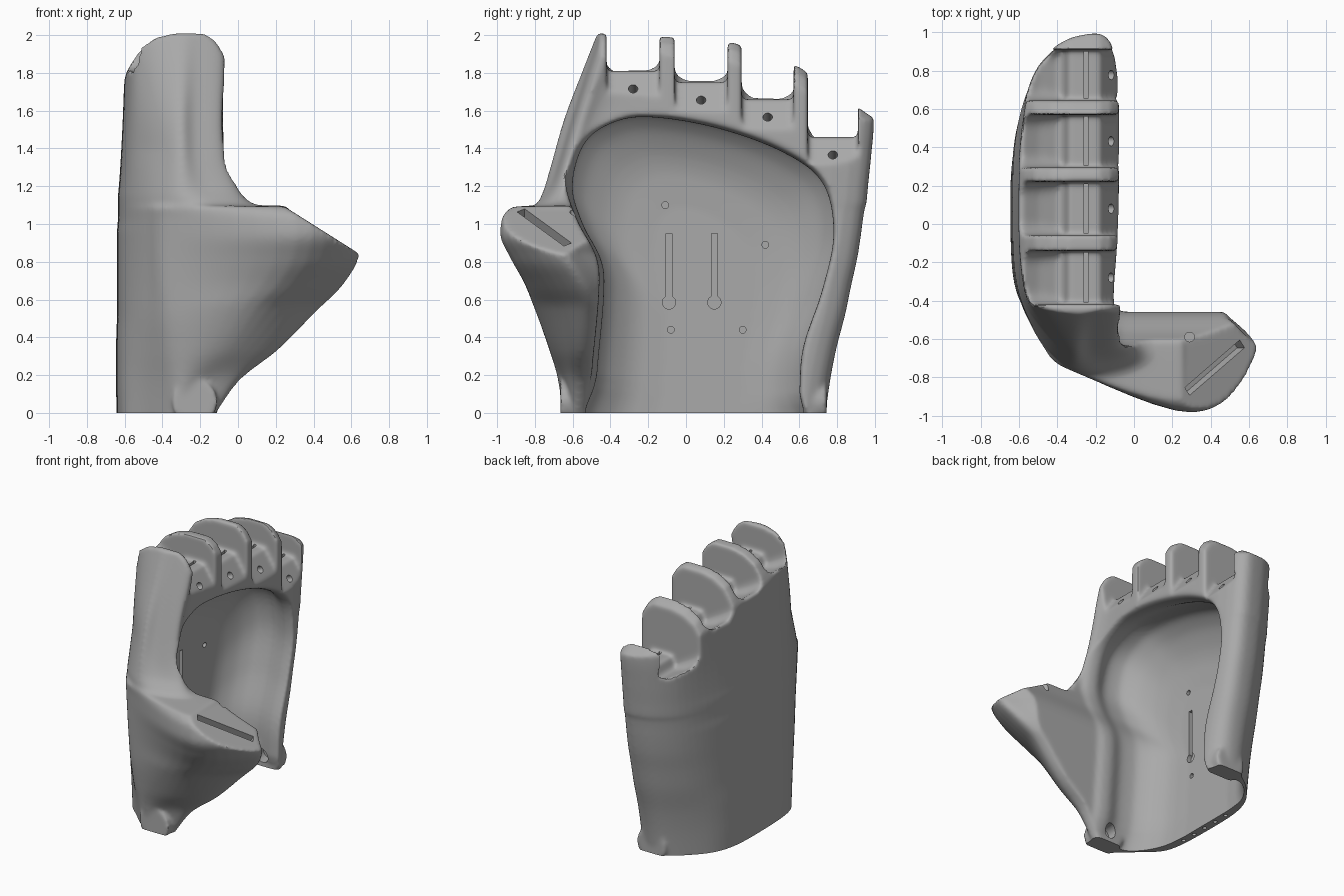
import bpy, bmesh, math
from mathutils import Vector, Matrix

if "Cube" in bpy.data.objects:
    bpy.data.objects.remove(bpy.data.objects["Cube"], do_unlink=True)

grey = bpy.data.materials.new("plain_grey")
grey.use_nodes = True
grey.diffuse_color = (0.4, 0.4, 0.4, 1)
grey.node_tree.nodes["Principled BSDF"].inputs["Base Color"].default_value = (0.4, 0.4, 0.4, 1)


def to_object(name, bm):
    bmesh.ops.recalc_face_normals(bm, faces=bm.faces[:])
    if bm.calc_volume(signed=True) < 0:
        bmesh.ops.reverse_faces(bm, faces=bm.faces[:])
    mesh = bpy.data.meshes.new(name)
    bm.to_mesh(mesh)
    bm.free()
    mesh.materials.append(grey)
    ob = bpy.data.objects.new(name, mesh)
    bpy.context.collection.objects.link(ob)
    return ob


def loft(name, rings):
    bm = bmesh.new()
    loops = [[bm.verts.new(p) for p in ring] for ring in rings]
    n = len(loops[0])
    for a, b in zip(loops, loops[1:]):
        for i in range(n):
            j = (i + 1) % n
            bm.faces.new((a[i], a[j], b[j], b[i]))
    bm.faces.new(loops[0])
    bm.faces.new(loops[-1])
    return to_object(name, bm)


def spline(pts, steps=6):
    """Closed smooth curve through 2D points."""
    pts = [Vector(p) for p in pts]
    n, out = len(pts), []
    for i in range(n):
        a, b, c, d = (pts[(i + k) % n] for k in (-1, 0, 1, 2))
        for s in range(steps):
            t = s / steps
            out.append(0.5 * (2 * b + (c - a) * t + (2 * a - 5 * b + 4 * c - d) * t * t
                              + (3 * b - a - 3 * c + d) * t ** 3))
    return out


def refine(rows, steps=5):
    """Extra rows between the given ones, smooth and without overshoot."""
    slopes = [[(q - p) / (b[0] - a[0]) for p, q in zip(a, b)] for a, b in zip(rows, rows[1:])]
    tangents = [slopes[0]]
    for s, t in zip(slopes, slopes[1:]):
        tangents.append([2 * p * q / (p + q) if p * q > 0 else 0 for p, q in zip(s, t)])
    tangents.append(slopes[-1])
    out = []
    for a, b, m, n in zip(rows, rows[1:], tangents, tangents[1:]):
        h = b[0] - a[0]
        for k in range(steps):
            t = k / steps
            e = t * t * (3 - 2 * t)
            out.append([p + (q - p) * e + h * t * (1 - t) * (u * (1 - t) - v * t)
                        for p, q, u, v in zip(a, b, m, n)])
    return out + [rows[-1]]


def add_cylinder(bm, a, b, r):
    a, b = Vector(a), Vector(b)
    turn = (b - a).to_track_quat('Z', 'Y').to_matrix().to_4x4()
    bmesh.ops.create_cone(bm, cap_ends=True, segments=24, radius1=r, radius2=r,
                          depth=(b - a).length, matrix=Matrix.Translation((a + b) / 2) @ turn)


def add_box(bm, centre, size, turn=Matrix()):
    m = Matrix.Translation(centre) @ turn.to_4x4() @ Matrix.Diagonal((*size, 1))
    bmesh.ops.create_cube(bm, size=1, matrix=m)


def apply(ob, kind, **settings):
    """Bake a modifier; tell whether it produced a new surface."""
    old = ob.data
    mod = ob.modifiers.new(kind, kind)
    for key, value in settings.items():
        setattr(mod, key, value)
    graph = bpy.context.evaluated_depsgraph_get()
    mesh = bpy.data.meshes.new_from_object(ob.evaluated_get(graph))
    ob.modifiers.clear()
    if not mesh.polygons:
        return False
    ob.data = mesh
    return len(mesh.polygons) != len(old.polygons)


def combine(ob, other, operation):
    # Stops at the first solver that succeeds
    any(apply(ob, 'BOOLEAN', operation=operation, solver=solver, object=other)
        for solver in ('MANIFOLD', 'EXACT', 'FLOAT'))
    bpy.data.objects.remove(other, do_unlink=True)


# Outer hand: height, back x, little-finger side y, index side y, thumb tip x, thumb outer y
rows = [(-.05, -.64, .73, -.64, -.15, -.62), (.17, -.645, .76, -.67, 0, -.65),
        (.33, -.645, .79, -.7, .2, -.71), (.53, -.64, .84, -.73, .4, -.785),
        (.68, -.64, .87, -.74, .55, -.85), (.82, -.64, .90, -.75, .63, -.93),
        (.95, -.64, .92, -.76, .65, -.985), (1.03, -.635, .93, -.765, .64, -.975),
        (1.09, -.635, .94, -.77, .6, -.92), (1.1, -.635, .945, -.76, .1, -.8),
        (1.14, -.635, .95, -.755, .03, -.76), (1.2, -.63, .955, -.74, -.01, -.72),
        (1.35, -.62, .97, -.70, -.07, -.67), (1.55, -.61, .985, -.645, -.085, -.61),
        (1.8, -.6, .98, -.55, -.075, -.53), (2.1, -.58, .98, -.43, -.07, -.43)]


def hand_section(z, xb, yp, yt, tx, ty):
    d = .12 + .22 * min(max((tx + .15) / .6, 0), 1)
    corner = .14 - .1 * min(max((z - 1.4) / .6, 0), 1)
    pts = [(-.1, yp - .1), (-.28, yp), (-.5, yp - .15), (xb + .02, yp * .5), (xb, 0),
           (xb + .03, -.35), (-.48, yt + corner), (-.32, yt), (tx - d, ty),
           (tx, ty + d * d * 2.2), (tx - d * d * 1.2, max(ty + d * 1.3, -.5)), (-.08, .1)]
    return [(p.x, p.y, z) for p in spline(pts)]


hand = loft("hand_shell", [hand_section(*row) for row in refine(rows)])

# Rounded knuckle crown, sloping down to the little finger
tops = [(-1.2, 2.01), (-.44, 2.01), (-.1, 1.99), (.25, 1.96), (.6, 1.83), (.95, 1.59), (1.2, 1.42)]
crown = []
for y, t in tops:
    profile = [(-1, -1), (-1, t - .33), (-.66, t - .31), (-.61, t - .23), (-.57, t - .15),
               (-.52, t - .075), (-.43, t - .022), (-.33, t), (-.18, t), (-.12, t - .04),
               (-.07, t - .12), (-.05, t - .2), (-.05, t - .3), (.1, t - .4), (1, t - .4), (1, -1)]
    crown.append([(x, y, z) for x, z in profile])
combine(hand, loft("crown", crown), 'INTERSECT')

# Slanted thumb end
tilt = Matrix.Rotation(math.atan2(.24, .38), 3, 'Y')
bm = bmesh.new()
add_box(bm, Vector((.25, -.7, 1.09)) + tilt @ Vector((.4, 0, .2)), (.8, 1.2, .4), tilt)
combine(hand, to_object("thumb_cut", bm), 'DIFFERENCE')

# Palm hollow: narrows towards the back of the hand, flares at the rim
outline = spline([(-.49, -.2), (-.47, .2), (-.435, .6), (-.445, .8), (-.545, 1), (-.6, 1.2),
                  (-.54, 1.42), (-.4, 1.53), (-.2, 1.565), (.15, 1.51), (.5, 1.385),
                  (.72, 1.22), (.78, .95), (.72, .65), (.62, .35), (.6, .1), (.6, -.2)])
depths = [(-.574, .4), (-.558, .64), (-.52, .8), (-.46, .94), (-.38, 1.03), (-.28, 1.05),
          (-.16, 1), (-.11, 1.01), (-.05, 1.05), (.9, 1.05)]
hollow = [[(x, .1 + (p.x - .1) * s, p.y * (.5 + .5 * s)) for p in outline] for x, s in refine(depths)]
combine(hand, loft("palm_hollow", hollow), 'DIFFERENCE')

# Wrist hinge bosses
for y0, y1 in ((-.665, -.53), (.62, .745)):
    bm = bmesh.new()
    add_cylinder(bm, (-.23, y0, .06), (-.23, y1, .06), .12)
    combine(hand, to_object("hinge_boss", bm), 'UNION')

# Finger bays between the dividing fins
bays = [(-.42, -.14, 1.81), (-.06, .22, 1.75), (.295, .57, 1.66), (.645, .91, 1.46)]
floor = [(-.9, .02, .08), (-.58, .01, .08), (-.5, -.04, .08), (-.4, -.08, .06), (-.37, -.07, .02),
         (-.34, 0, .01), (-.18, 0, .01), (-.05, -.2, .01), (.2, -.25, .01)]
for y0, y1, f in bays:
    rings = []
    for x, dz, r in floor:
        ring = [(x, y0, 2.4)]
        for centre, start in ((y0 + r, 180), (y1 - r, 270)):
            for k in range(6):
                a = math.radians(start + k * 18)
                ring.append((x, centre + r * math.cos(a), f + dz + r + r * math.sin(a)))
        rings.append(ring + [(x, y1, 2.4)])
    combine(hand, loft("finger_bay", rings), 'DIFFERENCE')

# Soften every edge into one moulded skin
apply(hand, 'REMESH', mode='VOXEL', voxel_size=.0125)
apply(hand, 'SMOOTH', factor=.5, iterations=10)

# Crisp cuts: flat wrist, strap grooves, thumb slot and tendon grooves
bm = bmesh.new()
add_box(bm, (0, 0, -.1), (3, 3, .2))
for y in (-.09, .15):
    add_box(bm, (-.56, y, .775), (.09, .032, .35))
along = Vector((.3, .26, -.19)).normalized()
up = Vector((.53, 0, .85)).normalized()
across = up.cross(along).normalized()
frame = Matrix((along, across, along.cross(across))).transposed()
add_box(bm, (.42, -.75, .98), (.42, .05, .14), frame)
for y0, y1, f in bays:
    add_box(bm, (-.25, (y0 + y1) / 2, f), (.02, y1 - y0 - .02, .05))
combine(hand, to_object("groove_cuts", bm), 'DIFFERENCE')

# Round holes
bm = bmesh.new()
for y in (-.09, .15):
    add_cylinder(bm, (-.605, y, .585), (-.45, y, .585), .035)
for y, z in ((-.11, 1.1), (.42, .89), (-.08, .44), (.3, .44)):
    add_cylinder(bm, (-.61, y, z), (-.4, y, z), .018)
for y0, y1, f in bays:
    y = (y0 + y1) / 2
    add_cylinder(bm, (0, y, f - .04), (-.22, y, f - .14), .025)
for i in range(5):
    add_cylinder(bm, (-.605, -.2 + i * .11, -.02), (-.605, -.2 + i * .11, .1), .014)
add_cylinder(bm, (.29, -.59, 1.2), (.29, -.59, .85), .025)
for y0, y1 in ((-.6, -.4), (.5, .7)):
    add_cylinder(bm, (-.23, y0, .08), (-.23, y1, .08), .05)
combine(hand, to_object("hole_cuts", bm), 'DIFFERENCE')

bpy.ops.object.select_all(action='DESELECT')
hand.select_set(True)
bpy.context.view_layer.objects.active = hand
bpy.ops.object.shade_smooth_by_angle(angle=math.radians(40))
